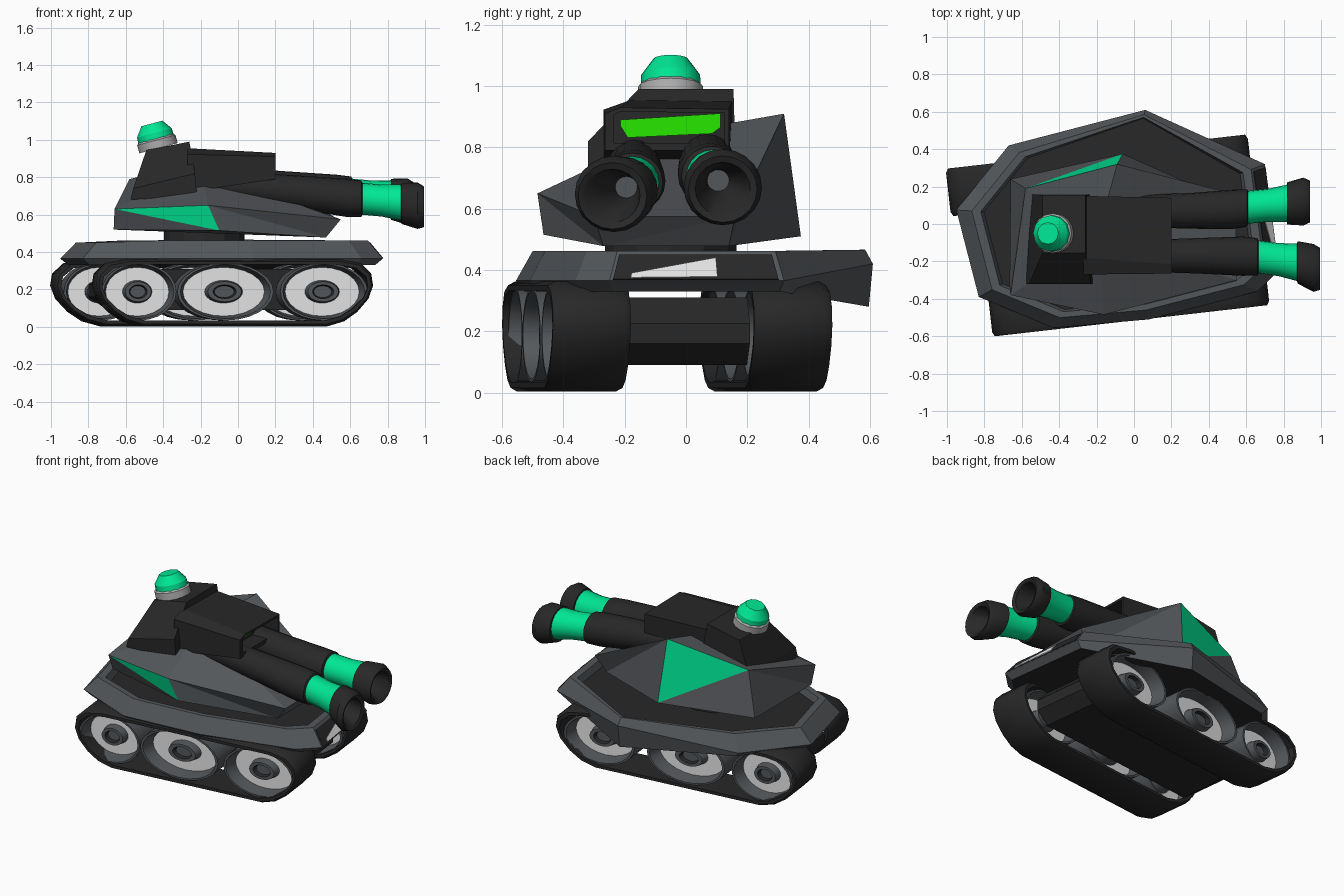
import bpy, bmesh, math
from mathutils import Matrix, Vector

if "Cube" in bpy.data.objects:
    bpy.data.objects.remove(bpy.data.objects["Cube"])


def material(name, rgb):
    m = bpy.data.materials.new(name)
    m.diffuse_color = (*rgb, 1)
    m.use_nodes = True
    m.node_tree.nodes["Principled BSDF"].inputs["Base Color"].default_value = m.diffuse_color
    return m


BLACK, GREY, LIGHT, MID, TEAL, LIME = range(6)
MATS = [material("black", (0.021, 0.021, 0.021)),
        material("slate grey", (0.088, 0.096, 0.104)),
        material("light grey", (0.80, 0.80, 0.80)),
        material("mid grey", (0.42, 0.42, 0.42)),
        material("teal green", (0.0, 0.80, 0.30)),
        material("lime green", (0.02, 0.80, 0.0))]


def finish(name, bm, matrix=Matrix(), smooth=None):
    bmesh.ops.recalc_face_normals(bm, faces=bm.faces)
    me = bpy.data.meshes.new(name)
    bm.to_mesh(me)
    bm.free()
    for m in MATS:
        me.materials.append(m)
    ob = bpy.data.objects.new(name, me)
    ob.matrix_world = matrix
    bpy.context.collection.objects.link(ob)
    if smooth:
        bpy.ops.object.select_all(action='DESELECT')
        ob.select_set(True)
        bpy.context.view_layer.objects.active = ob
        bpy.ops.object.shade_smooth_by_angle(angle=math.radians(smooth))
    return ob


def loft(name, rings, mats, caps=(0, 0), closed=False, **kw):
    """Skin a list of equal-length rings; mats gives one colour per strip."""
    bm = bmesh.new()
    vs = [[bm.verts.new(p) for p in r] for r in rings]
    n = len(rings[0])
    for k in range(len(rings) if closed else len(rings) - 1):
        a, b = vs[k], vs[(k + 1) % len(rings)]
        for i in range(n):
            j = (i + 1) % n
            bm.faces.new((a[i], a[j], b[j], b[i])).material_index = mats[k]
    if not closed:
        bm.faces.new(vs[0]).material_index = caps[0]
        bm.faces.new(vs[-1]).material_index = caps[1]
    return finish(name, bm, **kw)


def circle(n, r, make):
    return [make(r * math.cos(2 * math.pi * i / n), r * math.sin(2 * math.pi * i / n))
            for i in range(n)]


def rect(x0, x1, y0, y1, za, zb):
    """Rectangle whose height runs from za at x0 to zb at x1."""
    return [(x0, y0, za), (x1, y0, zb), (x1, y1, zb), (x0, y1, za)]


# Tracks and wheels, turned a little about z
TURN = Matrix.Rotation(math.radians(6.5), 4, 'Z')
half = [(.50, .003), (.59, .03), (.66, .08), (.72, .15), (.745, .22), (.735, .285), (.68, .34), (.57, .362)]
outline = half + [(-u, z) for u, z in reversed(half)]


def belt(y, t, s):
    return [(u * s * (1 - t / .74), y, .185 + (z - .185) * (1 - t / .178)) for u, z in outline]


# wheel section: radius, depth, colour of strip that follows
wheel_side = [(.157, .11, GREY), (.147, .11, GREY), (.133, .025, LIGHT), (.062, .025, GREY),
              (.055, .075, GREY), (.038, .075, BLACK), (.032, .05, BLACK)]
for side, cx, cy, s in (("right", -.03, -.39, 1.0), ("left", -.186, .26, 1.09)):
    frame = Matrix.Translation((cx, cy, 0)) @ TURN
    loft(side + "_track", [belt(-.128, .012, s), belt(-.105, 0, s), belt(.105, 0, s),
                           belt(.128, .012, s), belt(.128, .03, s), belt(-.128, .03, s)],
         [BLACK] * 6, closed=True, matrix=frame, smooth=40)
    outer = [m for _, _, m in wheel_side[:-1]]
    mats = outer[::-1] + [GREY] + outer
    prof = [(r, -d) for r, d, m in reversed(wheel_side)] + [(r, d) for r, d, m in wheel_side]
    for k, (u, sx, sz) in enumerate(((-.515, 1.28, .98), (-.05, 1.65, .98), (.48, 1.5, .98))):
        loft(f"{side}_wheel_{k + 1}",
             [circle(24, r, lambda a, b: (a * sx, d, b * sz)) for r, d in prof],
             mats, caps=(GREY, GREY), smooth=35,
             matrix=frame @ Matrix.Translation((u * s, 0, .188)))

# Belly between the tracks
sec = [(-.2, .09), (.2, .09), (.2, .31), (-.2, .31)]
loft("belly", [[(x, y, .19 + (z - .19) * f) for y, z in sec]
               for x, f in ((-.68, .3), (-.58, 1), (.58, 1), (.66, .3))],
     [BLACK] * 3, caps=(BLACK, BLACK), matrix=Matrix.Translation((-.1, -.065, 0)) @ TURN)

# Hull tray with a raised rim and a sunken black deck
plan = [(-.95, .075), (-.83, -.39), (-.43, -.555), (.08, -.51), (.66, -.36),
        (.775, -.25), (.70, .32), (.06, .61), (-.67, .42)]


def tray(f, z, z_apex):
    ring = []
    for x, y in plan:
        g = f + (1 - f) * .55 if y > .5 else f
        ring.append((-.08 + (x + .08) * g, .02 + (y - .02) * g,
                     z_apex if y > .5 else z - .012 * (x < -.8 and .4 < z)))
    return ring


edge, ridge = tray(1, .365, .42), tray(.905, .462, .466)
loft("hull", [tray(.95, .33, .28), edge, ridge, tray(.85, .462, .466), tray(.83, .42, .42)],
     [GREY] * 4, caps=(BLACK, BLACK))


# Dark vent with a light wedge, laid on the sloping front face
def on_front(t, h, lift):
    a, b = Vector(edge[5]).lerp(Vector(edge[6]), t), Vector(ridge[5]).lerp(Vector(ridge[6]), t)
    return a.lerp(b, h) + Vector((lift, 0, lift))


for name, quad, m, lift in (
        ("front_vent", ((.02, .02), (.97, .02), (.97, .85), (.02, .85)), BLACK, .003),
        ("front_wedge", ((.12, .05), (.62, .08), (.62, .72), (.12, .2)), LIGHT, .006)):
    loft(name, [[on_front(t, h, d) for t, h in quad] for d in (-.001, lift)], [m], caps=(m, m))

# Turret ring
loft("turret_ring", [circle(12, .215, lambda a, b: (-.18 + a, -.05 + b, z)) for z in (.40, .56)],
     [BLACK], caps=(BLACK, BLACK))

# Faceted turret body with a teal facet on each flank
low = [(-.66, .24, .52), (-.06, .375, .51), (.47, .14, .478),
       (.47, -.27, .478), (-.1, -.465, .515), (-.665, -.33, .52)]
up = [(-.58, .19, .79), (-.09, .32, .91), (.54, .16, .575),
      (.55, -.30, .575), (-.16, -.485, .65), (-.66, -.38, .63)]
bm = bmesh.new()
L = [bm.verts.new(p) for p in low]
U = [bm.verts.new(p) for p in up]
peak = bm.verts.new((-.2, -.08, .84))
bm.faces.new(L).material_index = GREY
for i in range(6):
    j = (i + 1) % 6
    tip, rest = ((L[j], (U[i], L[j], L[i])) if i < 3 else (L[i], (U[j], L[j], L[i])))
    bm.faces.new((U[i], U[j], tip)).material_index = TEAL if i in (0, 4) else GREY
    bm.faces.new(rest).material_index = GREY
    bm.faces.new((U[i], U[j], peak)).material_index = GREY
finish("turret_body", bm)

# Cupola and sight box
loft("cupola", [rect(-.575, -.22, -.32, .16, .68, .70), rect(-.56, -.23, -.32, .16, .74, .82),
                rect(-.49, -.26, -.155, .155, .945, .99)], [BLACK, BLACK], caps=(BLACK, BLACK))


def box_end(x, y0, y1, z0, z1, c):
    return [(x, y0, z0), (x, y1, z0), (x, y1, z1), (x, y0 + c, z1 + .005), (x, y0, z1 - c * .3)]


loft("sight_box", [box_end(-.27, -.27, .15, .72, .95, .09), box_end(.20, -.265, .14, .79, .925, .05),
                   box_end(.20, -.235, .125, .815, .912, .02),
                   box_end(.10, -.235, .125, .815, .912, .02)],
     [BLACK] * 3, caps=(BLACK, BLACK))
loft("sight_screen", [[(x, -.19, .832), (x, .085, .845), (x, .112, .865), (x, .113, .911),
                       (x, -.215, .89), (x, -.213, .868)] for x in (.102, .11)],
     [LIME], caps=(LIME, LIME))

# Beacon, leaning back
lean = Matrix.Translation((-.425, -.05, .955)) @ Matrix.Rotation(math.radians(-15), 4, 'Y')
loft("beacon_base", [circle(16, r, lambda a, b: (a, b, z)) for r, z in
                     ((.106, 0), (.106, .045), (.095, .055))],
     [MID, MID], caps=(MID, MID), matrix=lean, smooth=35)
loft("beacon_lamp", [circle(12, r, lambda a, b: (a, b, z)) for r, z in
                     ((.098, .05), (.096, .085), (.058, .137))],
     [TEAL, TEAL], caps=(TEAL, TEAL), matrix=lean, smooth=32)

# Twin cannons: x, y, z, radius, colour of the strip that follows
right_gun = [(-.25, -.17, .765, .07, BLACK), (.05, -.17, .745, .085, BLACK),
             (.35, -.17, .715, .095, BLACK), (.58, -.172, .69, .105, BLACK),
             (.66, -.175, .685, .10, BLACK), (.665, -.176, .685, .088, TEAL),
             (.77, -.19, .675, .088, TEAL), (.872, -.205, .665, .10, BLACK),
             (.874, -.205, .66, .113, BLACK), (.96, -.235, .648, .128, BLACK),
             (.995, -.24, .642, .112, BLACK), (.985, -.24, .642, .09, BLACK),
             (.85, -.2, .665, .045, BLACK), (.80, -.195, .67, .036, GREY)]
shift = [.24, .24, .24, .25, .26, .265, .29, .315, .315, .355, .36, .36, .31, .30]
left_gun = [(x - .055, y + d, z + .022, r, m) for (x, y, z, r, m), d in zip(right_gun, shift)]
for name, gun in (("right_cannon", right_gun), ("left_cannon", left_gun)):
    loft(name, [circle(20, r, lambda a, b: (x, y + a, z + b * .97))
                for x, y, z, r, _ in gun],
         [g[4] for g in gun[:-1]], caps=(BLACK, GREY), smooth=40)
